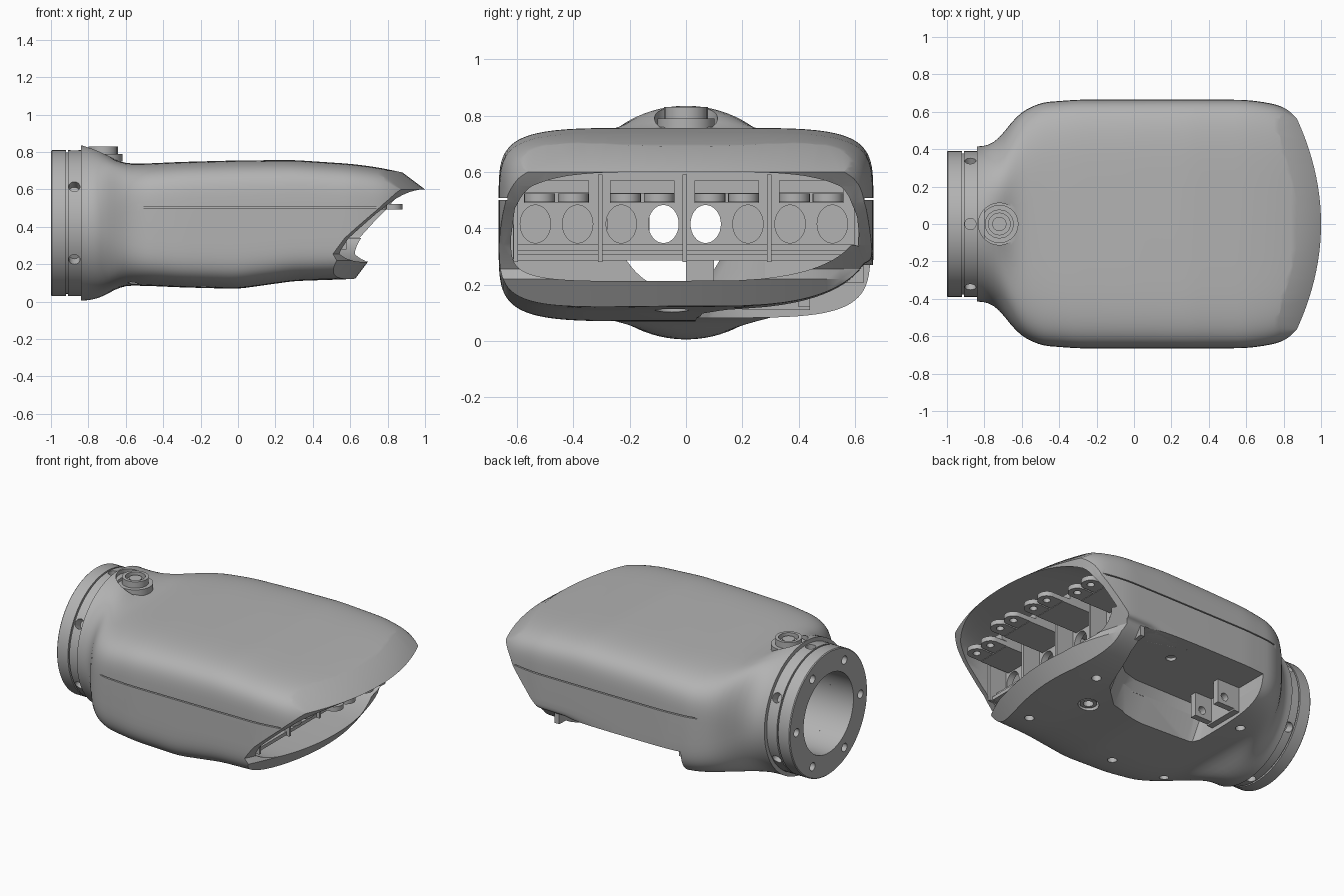
import bpy, bmesh, math
from mathutils import Matrix, Vector

cube = bpy.data.objects.get("Cube")
if cube:
    bpy.data.objects.remove(cube)

grey = bpy.data.materials.new("Satin grey")
grey.use_nodes = True
grey.diffuse_color = (0.45, 0.45, 0.45, 1)
grey.node_tree.nodes["Principled BSDF"].inputs["Base Color"].default_value = (0.45, 0.45, 0.45, 1)

AXIS_Z = 0.42   # height of the wrist axis
TURN = {"x": Matrix.Rotation(math.pi / 2, 4, "Y"),
        "y": Matrix.Rotation(math.pi / 2, 4, "X"), "z": Matrix.Identity(4)}


def finish(name, bm):
    bmesh.ops.recalc_face_normals(bm, faces=bm.faces)
    mesh = bpy.data.meshes.new(name)
    bm.to_mesh(mesh)
    bm.free()
    obj = bpy.data.objects.new(name, mesh)
    bpy.context.collection.objects.link(obj)
    return obj


def loft(name, rings, loop=False):
    """Skin a row of closed rings; loop joins last to first, otherwise ends are capped."""
    bm = bmesh.new()
    rows = [[bm.verts.new(p) for p in ring] for ring in rings]
    n = len(rows[0])
    for a, b in zip(rows, rows[1:] + ([rows[0]] if loop else [])):
        for i in range(n):
            j = (i + 1) % n
            bm.faces.new((a[i], a[j], b[j], b[i]))
    if not loop:
        bm.faces.new(rows[0])
        bm.faces.new(rows[-1])
    return finish(name, bm)


def prism(name, outline, z0, z1):
    return loft(name, [[(x, y, z) for x, y in outline] for z in (z0, z1)])


def box(name, x, y, z):
    return prism(name, [(x[0], y[0]), (x[1], y[0]), (x[1], y[1]), (x[0], y[1])], *z)


def rods(name, spots, axis, radius, depth, sides=32, stretch=1):
    """One object of separate cylinders centred on the spots."""
    bm = bmesh.new()
    for s in spots:
        m = Matrix.Translation(s) @ Matrix.Diagonal((1, 1, stretch, 1)) @ TURN[axis]
        bmesh.ops.create_cone(bm, cap_ends=True, segments=sides, radius1=radius,
                              radius2=radius, depth=depth, matrix=m)
    return finish(name, bm)


def lathe(name, profile, sides=96):
    """Revolve a closed (x, radius) profile around the wrist axis."""
    angles = [2 * math.pi * i / sides for i in range(sides)]
    return loft(name, [[(x, r * math.cos(a), AXIS_Z + r * math.sin(a))
                        for x, r in profile] for a in angles], loop=True)


def cut(obj, *cutters):
    for c in cutters:
        mod = obj.modifiers.new("cut", "BOOLEAN")
        mod.operation, mod.solver, mod.object = "DIFFERENCE", "EXACT", c
        obj.data = bpy.data.meshes.new_from_object(
            obj.evaluated_get(bpy.context.evaluated_depsgraph_get()))
        obj.modifiers.clear()
        bpy.data.objects.remove(c)


def section(x, half, low, high, power, count=96):
    """Squared-off oval across x; the lower left edge lifts towards the mouth."""
    mid, tall = (low + high) / 2, (high - low) / 2
    lift = 0.1 * min(1, max(0, x / 0.4))
    ring = []
    for i in range(count):
        a = 2 * math.pi * (i + 0.5) / count
        c, s = math.cos(a), math.sin(a)
        y = half * math.copysign(abs(c) ** (2 / power), c)
        z = mid + tall * math.copysign(abs(s) ** (2 / power), s)
        if s < 0 and y > 0:
            z += lift * (y / half) ** 3 * min(1, -2 * s)
        ring.append((x, y, z))
    return ring


# Housing: x, half width, bottom, top, squareness
KEYS = [(-.84, .415, .005, .835, 2), (-.76, .42, .01, .828, 2), (-.69, .495, .045, .775, 2.5),
        (-.62, .59, .085, .74, 3.8), (-.5, .65, .085, .738, 4.7), (-.3, .665, .076, .747, 5.3),
        (0, .666, .068, .755, 5.5), (.3, .666, .11, .757, 5.5), (.6, .664, .12, .737, 5.5),
        (.72, .648, .13, .722, 5.3), (.8, .628, .14, .708, 5), (.88, .58, .15, .69, 4.5),
        (1.05, .42, .15, .655, 4)]


def key_at(x):
    x = min(max(x, KEYS[0][0]), KEYS[-1][0])
    for a, b in zip(KEYS, KEYS[1:]):
        if x <= b[0]:
            t = (x - a[0]) / (b[0] - a[0])
            return Vector([p + (q - p) * t for p, q in zip(a[1:], b[1:])])


rings = []
for i in range(64):
    x = -0.84 + 1.89 * i / 63
    w = min(0.045, x + 0.84)
    k = sum((key_at(x + w * j / 3) for j in range(-3, 4)), Vector((0, 0, 0, 0))) / 7
    rings.append(section(x, *k))
housing = loft("palm_housing", rings)

# Slanted mouth with bowed lips; the left wall reaches further forward
mouth = []
for z, front, left in ((-.2, .385, 1), (.22, .7, .9), (.255, .685, .75), (.34, .75, .65),
                       (.49, .91, .85), (.55, .965, 1), (.6, 1.0, 1), (.9, .6, 1)):
    bow = [(front - 0.065 * (y / 0.4) ** 2 * (left if y > 0 else 1), y, z)
           for y in (-.8 + .05 * i for i in range(33))]
    mouth.append(bow + [(1.5, .8, z), (1.5, -.8, z)])
cavity = loft("cavity", [section(x, half, .212, .6, 5.5) for x, half in (
    (-.48, .622), (-.001, .622), (.4, .622), (.62, .622), (.74, .608), (.84, .57), (.92, .51),
    (1.1, .34))])
bore = rods("bore", [(-.7, 0, AXIS_Z)], "x", .25, .6, 64)

# Thumb recess under the left side, with a sloping inner wall
RECESS = [(-.42, .8), (-.42, .1), (-.40, .05), (-.36, .03), (.10, .03), (.2, .06), (.3, .14),
          (.38, .3), (.44, .5), (.46, .8)]


def recess(name, low, high, grow=0, limit=.8):
    """Tapered block that narrows upwards, so its inner wall leans."""
    return loft(name, [[(x - grow if x < 0 else x + grow,
                         min(max(y - grow + .1 * lean * (y < .2), 0), limit), z)
                        for x, y in RECESS]
                       for z, lean in ((low, (low - .1) / .17), (high, (high - .1) / .17))])


cut(housing, loft("mouth", mouth), cavity, bore, recess("recess", .0, .27),
    rods("socket", [(-.72, 0, .86)], "z", .112, .2, 40),
    rods("screw_holes", [(-.18, -.41, .06), (-.56, -.4, .08), (-.52, .33, .08), (.45, .2, .11),
                         (.45, -.4, .11)], "z", .028, .1, 20),
    rods("port", [(.3, -.05, .1)], "z", .06, .1),
    box("seam_left", (-.6, .83), (.634, .8), (.5, .507)),
    box("seam_right", (-.6, .83), (-.8, -.634), (.5, .507)))
roof = recess("recess_roof", .205, .29, .02, .63)
cut(roof, recess("recess", .0, .27),
    rods("roof_hole", [(.1, .45, .27)], "z", .03, .1, 20))
box("inner_block", (.0, .3), (0, .1), (.205, .29))
port_ring = rods("port_ring", [(.3, -.05, .135)], "z", .05, .04)
cut(port_ring, rods("port_hole", [(.3, -.05, .135)], "z", .03, .1))

# Wrist flange with a groove, radial holes and face bolts
flange = lathe("wrist_flange", [(-1, .25), (-1, .385), (-.995, .39), (-.92, .39), (-.92, .378),
                                (-.91, .378), (-.91, .39), (-.8, .39), (-.8, .25)])


def around(x, r, start):
    return [(x, r * math.cos(math.radians(start + 60 * i)),
             AXIS_Z + r * math.sin(math.radians(start + 60 * i))) for i in range(6)]


radial = bmesh.new()
for p in around(-.875, .38, 30):
    out = Vector((0, p[1], p[2] - AXIS_Z)).to_track_quat("Z", "Y").to_matrix().to_4x4()
    bmesh.ops.create_cone(radial, cap_ends=True, segments=24, radius1=.03, radius2=.03,
                          depth=.1, matrix=Matrix.Translation(p) @ out)
cut(flange, finish("radial_holes", radial),
    rods("bolt_holes", around(-1, .32, 0), "x", .026, .08, 20))

# Top connector
rods("connector_collar", [(-.72, 0, .77)], "z", .102, .04, 40)
nut = rods("connector_nut", [(-.72, 0, .79)], "z", .078, .08, 16)
cut(nut, rods("nut_hole", [(-.72, 0, .83)], "z", .058, .06))
rods("connector_pin", [(-.72, 0, .805)], "z", .038, .03, 24)

# Knuckle bulkhead with windows, bars, ribs and the drive blocks behind
FINGERS = (-.46, -.155, .145, .445)
bulkhead = box("knuckle_bulkhead", (.42, .46), (-.615, .615), (.285, .6))
cut(bulkhead, rods("windows", [(.44, y + d, .415) for y in FINGERS for d in (-.075, .075)],
                   "x", .054, .2, 32, 1.25))
for i, z in enumerate((.285, .32)):
    box(f"cross_bar_{i + 1}", (.44, .56 - .03 * i), (-.61, .61), (z, z + .022))
for i, y in enumerate((-.605, -.305, -.005, .295, .605)):
    box(f"rib_{i + 1}", (.42, .58), (y - .008, y + .008), (.28, .59))
for name, y in (("right", -.205), ("left", .205)):
    box(f"drive_block_{name}", (.1, .36), (y - .075, y + .075), (.29, .59))

# Knuckle lugs: rounded plates with a pin hole
for i, y in enumerate(FINGERS):
    reach = .89 - .07 * (y / .4) ** 2
    hw = .055
    box(f"knuckle_pad_{i + 1}", (.44, .7), (y - .115, y + .115), (.525, .57))
    box(f"knuckle_base_{i + 1}", (.44, reach - .13), (y - .115, y + .115), (.49, .525))
    for side in (-1, 1):
        c = y + side * .06
        arc = [(reach - hw + hw * math.cos(a), c + hw * math.sin(a))
               for a in (math.radians(-90 + 15 * j) for j in range(13))]
        lug = prism(f"knuckle_lug_{i + 1}_{'left' if side > 0 else 'right'}",
                    [(.6, c - hw)] + arc + [(.6, c + hw)], .4925, .5225)
        cut(lug, rods("pin_hole", [(reach - hw, c, .5)], "z", .022, .2, 20))

# Thumb bracket in the recess
box("thumb_bracket_base", (-.42, -.38), (.2, .44), (.11, .27))
for name, y in (("right", .22), ("left", .42)):
    lug = box(f"thumb_lug_{name}", (-.38, -.26), (y - .02, y + .02), (.12, .27))
    cut(lug, rods("pin_hole", [(-.31, y, .17)], "y", .025, .2, 20))

# Finish: one colour, smooth curves with sharp edges kept
bpy.ops.object.select_all(action="DESELECT")
for obj in bpy.context.collection.objects:
    if obj.type == "MESH":
        obj.data.materials.clear()
        obj.data.materials.append(grey)
        obj.select_set(True)
        bpy.context.view_layer.objects.active = obj
bpy.ops.object.shade_smooth_by_angle(angle=math.radians(30))
